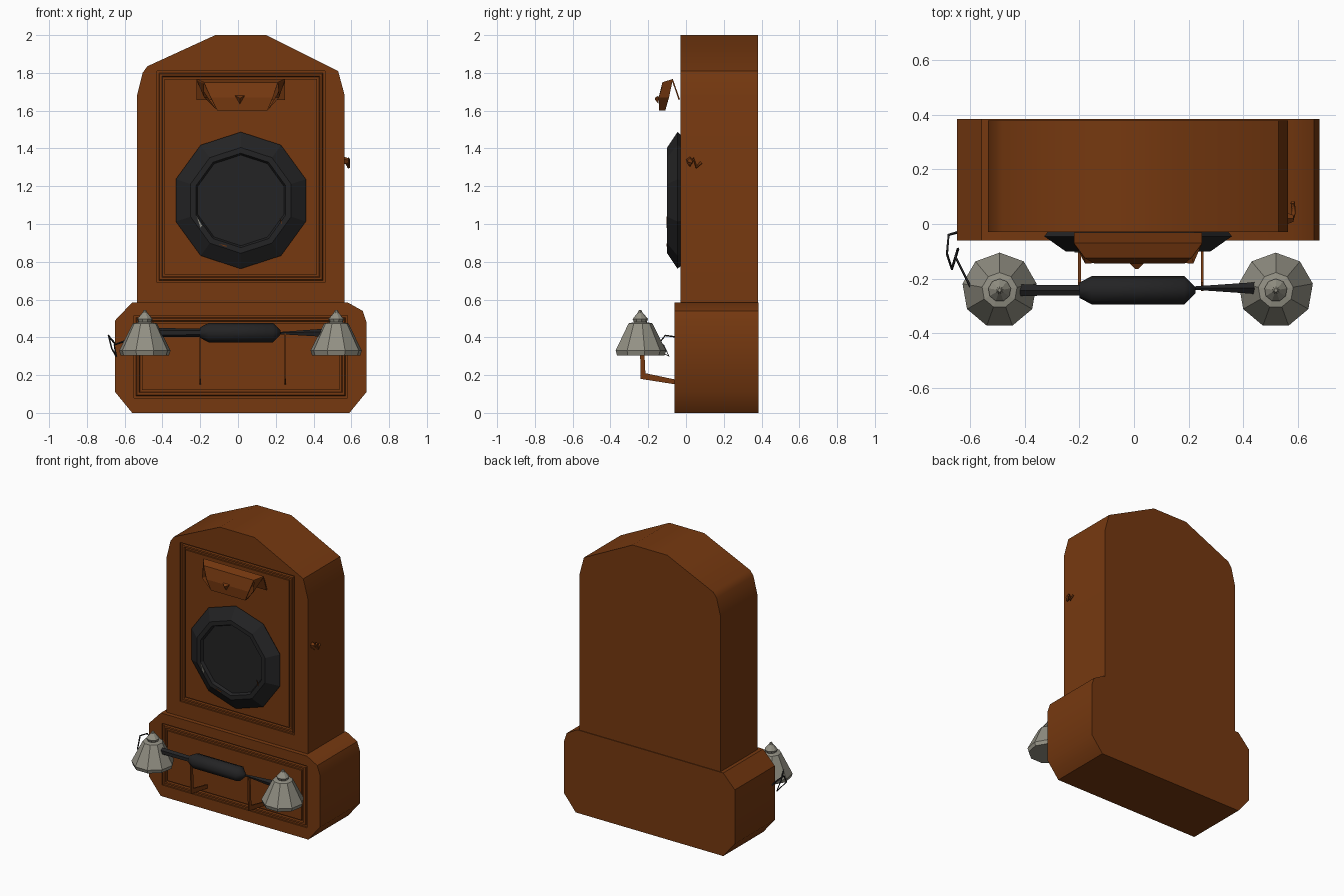
import bpy
import bmesh
from math import sin, cos, tau, radians
from mathutils import Vector

cube = bpy.data.objects.get("Cube")
if cube:
    bpy.data.objects.remove(cube)


def material(name, r, g, b):
    m = bpy.data.materials.new(name)
    m.diffuse_color = (r, g, b, 1)
    m.use_nodes = True
    bsdf = m.node_tree.nodes["Principled BSDF"]
    bsdf.inputs["Base Color"].default_value = (r, g, b, 1)
    bsdf.inputs["Roughness"].default_value = 0.7
    return m


wood = material("brown wood", 0.18, 0.04, 0.005)
black = material("black enamel", 0.017, 0.017, 0.018)
metal = material("grey metal", 0.29, 0.28, 0.23)


def loft(name, rings, mat, caps=True, closed=False, open_rows=False, smooth=None):
    """Skin a list of equally long point rings into one object."""
    bm = bmesh.new()
    rows = [[bm.verts.new(p) for p in ring] for ring in rings]
    n = len(rows[0])
    pairs = list(zip(rows, rows[1:]))
    if closed:
        pairs.append((rows[-1], rows[0]))
    for a, b in pairs:
        for i in range(n - 1 if open_rows else n):
            j = (i + 1) % n
            bm.faces.new((a[i], a[j], b[j], b[i]))
    if caps:
        bm.faces.new(rows[0])
        bm.faces.new(rows[-1])
    bmesh.ops.recalc_face_normals(bm, faces=bm.faces)
    mesh = bpy.data.meshes.new(name)
    bm.to_mesh(mesh)
    bm.free()
    mesh.materials.append(mat)
    ob = bpy.data.objects.new(name, mesh)
    bpy.context.collection.objects.link(ob)
    if smooth:
        smooth_edges(ob, smooth)
    return ob


def smooth_edges(ob, angle):
    bpy.ops.object.select_all(action="DESELECT")
    ob.select_set(True)
    bpy.context.view_layer.objects.active = ob
    bpy.ops.object.shade_smooth_by_angle(angle=radians(angle))


def prism(name, outline, y0, y1, mat):
    return loft(name, [[(x, y, z) for x, z in outline] for y in (y0, y1)], mat)


def lathe(name, centre, axis, profile, sides, mat, smooth=None, turn=0.0):
    """Spin (radius, height) pairs about the x, y or z axis."""
    rings = []
    for r, h in profile:
        ring = []
        for i in range(sides):
            a = tau * i / sides + turn
            u, v = r * sin(a), r * cos(a)
            p = {"x": (h, u, v), "y": (u, h, v), "z": (u, v, h)}[axis]
            ring.append(Vector(centre) + Vector(p))
        rings.append(ring)
    return loft(name, rings, mat, smooth=smooth)


def frame(name, rect, section, mat):
    """Rectangular moulding swept from (inset, y) section points."""
    x0, x1, z0, z1 = rect
    rings = [[(x0 + d, y, z0 + d), (x1 - d, y, z0 + d),
              (x1 - d, y, z1 - d), (x0 + d, y, z1 - d)] for d, y in section]
    return loft(name, rings, mat, caps=False, closed=True)


def wire(name, points, radius, mat):
    curve = bpy.data.curves.new(name, "CURVE")
    curve.dimensions = "3D"
    curve.bevel_depth = radius
    curve.bevel_resolution = 0
    curve.use_fill_caps = True
    spline = curve.splines.new("POLY")
    spline.points.add(len(points) - 1)
    for p, co in zip(spline.points, points):
        p.co = (*co, 1)
    curve.materials.append(mat)
    ob = bpy.data.objects.new(name, curve)
    bpy.context.collection.objects.link(ob)


def panelled(name, body, rect, front):
    """Cut a rectangular groove in the front and lay a bead inside it."""
    cut = frame("groove_cutter", rect, [(0, front - 0.02), (0.042, front - 0.02),
                                        (0.042, front + 0.012), (0, front + 0.012)], wood)
    cut.hide_render = True
    mod = body.modifiers.new("groove", "BOOLEAN")
    mod.operation = "DIFFERENCE"
    mod.solver = "EXACT"
    mod.object = cut
    bpy.context.view_layer.objects.active = body
    bpy.ops.object.modifier_apply(modifier=mod.name)
    bpy.data.objects.remove(cut)
    smooth_edges(body, 40)
    frame(name, rect, [(0.01, front + 0.013), (0.015, front + 0.002),
                       (0.027, front + 0.002), (0.032, front + 0.013)], wood)


# Cabinet: arched upper case and chamfered lower case
upper = prism("upper_case", [(-0.535, 0.58), (0.565, 0.58), (0.565, 1.68), (0.53, 1.81),
                             (0.15, 2.0), (-0.12, 2.0), (-0.48, 1.835), (-0.505, 1.8),
                             (-0.535, 1.68)], -0.03, 0.38, wood)
lower = prism("lower_case", [(-0.56, 0), (0.59, 0), (0.68, 0.11), (0.68, 0.48), (0.66, 0.54),
                             (0.58, 0.585), (-0.56, 0.585), (-0.65, 0.49), (-0.65, 0.11)],
              -0.06, 0.385, wood)
panelled("upper_bead", upper, (-0.43, 0.46, 0.69, 1.81), -0.03)
panelled("lower_bead", lower, (-0.55, 0.58, 0.08, 0.515), -0.06)

# Round black dial with a shallow dish
lathe("dial", (0.015, 0, 1.125), "y",
      [(0.345, -0.025), (0.362, -0.045), (0.28, -0.1), (0.25, -0.1), (0.24, -0.08)],
      10, black)
for name, mat, x, z, w, h in (("dial_grey_chip", metal, -0.205, 1.01, 0.014, 0.03),
                              ("dial_left_chip", wood, -0.08, 0.888, 0.025, 0.008),
                              ("dial_right_chip", wood, 0.225, 1.02, 0.007, 0.02)):
    prism(name, [(x - w, z + h), (x + w * 0.5, z - h), (x + w, z - h * 0.6)],
          -0.104, -0.1, mat)

# Folded hood near the top, with a small peg
hood_rows = [(-0.22, 0.25, -0.032, 1.66), (-0.22, 0.25, -0.07, 1.768),
             (-0.18, 0.21, -0.125, 1.75), (-0.145, 0.185, -0.145, 1.67),
             (-0.11, 0.155, -0.142, 1.6)]
hood = loft("hood", [[(a, y, z), (b, y, z)] for a, b, y, z in hood_rows], wood,
            caps=False, open_rows=True)
hood.modifiers.new("thickness", "SOLIDIFY").thickness = 0.008
for name, side, x_out, x_in in (("hood_left_cheek", 1, 0.25, 0.155),
                                ("hood_right_cheek", -1, -0.22, -0.11)):
    mid = (x_out * 0.45 + x_in * 0.55)
    loft(name, [[(x_out, -0.07, 1.765), (x_out - side * 0.04, -0.12, 1.75)],
                [(mid, -0.09, 1.67), (mid + side * 0.02, -0.145, 1.67)],
                [(x_in, -0.11, 1.6), (x_in, -0.142, 1.6)]], wood,
         caps=False, open_rows=True)
lathe("hood_peg", (0.01, 0, 1.665), "y", [(0.03, -0.145), (0.006, -0.165)], 3, wood,
      turn=tau / 2)

# Small crank on the left side
wire("crank", [(0.56, 0.01, 1.34), (0.58, 0.02, 1.31), (0.585, 0.04, 1.345),
               (0.585, 0.055, 1.3), (0.582, 0.08, 1.325)], 0.008, wood)
lathe("crank_hub", (0, 0.02, 1.335), "x", [(0.025, 0.555), (0.012, 0.585)], 5, wood)

# Pair of bells
bell_profile = [(0.13, 0.305), (0.138, 0.33), (0.065, 0.474), (0.035, 0.48),
                (0.042, 0.497), (0.014, 0.53), (0.006, 0.545)]
for name, x in (("right_bell", -0.493), ("left_bell", 0.52)):
    lathe(name, (x, -0.243, 0), "z", bell_profile, 9, metal)

# Handset: grip with tapered ends, plus rods to the bells
lathe("handset_grip", (0, -0.243, 0.425), "x",
      [(0.028, -0.2), (0.052, -0.155), (0.052, 0.185), (0.012, 0.225)], 8, black, smooth=50)
lathe("right_rod", (0, -0.243, 0.425), "x", [(0.024, -0.45), (0.022, -0.19)], 6, black)
lathe("left_rod", (0, -0.235, 0.422), "x", [(0.005, 0.2), (0.026, 0.49)], 5, black)

# Thin bent brackets carrying the handset
bracket = [(-0.05, 0.15), (-0.05, 0.175), (-0.215, 0.21), (-0.225, 0.42),
           (-0.245, 0.42), (-0.24, 0.18)]
for name, x in (("right_bracket", -0.2), ("left_bracket", 0.25)):
    loft(name, [[(x + d, y, z) for y, z in bracket] for d in (-0.005, 0.005)], wood)

# Wire hook joining the cabinet side to the right bell
wire("hook_wire", [(-0.645, -0.03, 0.36), (-0.68, -0.04, 0.4), (-0.686, -0.11, 0.41),
                   (-0.668, -0.165, 0.34), (-0.645, -0.09, 0.3), (-0.655, -0.12, 0.36),
                   (-0.6, -0.23, 0.38), (-0.565, -0.24, 0.39)], 0.005, black)
